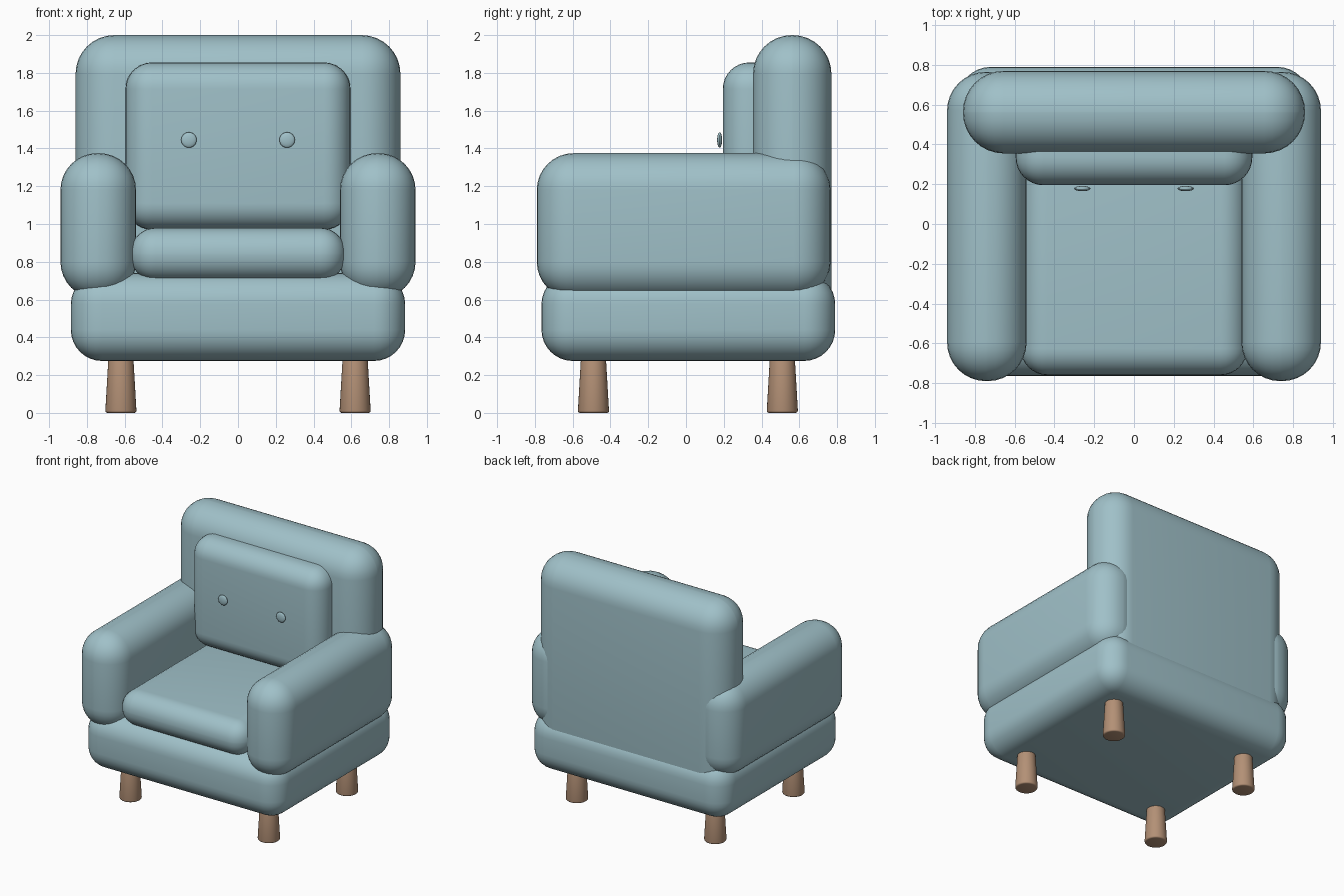
import bpy, math

if "Cube" in bpy.data.objects:
    bpy.data.objects.remove(bpy.data.objects["Cube"])


def material(name, rgb):
    m = bpy.data.materials.new(name)
    m.diffuse_color = (*rgb, 1.0)
    m.use_nodes = True
    m.node_tree.nodes["Principled BSDF"].inputs["Base Color"].default_value = m.diffuse_color
    return m


FABRIC = material("pale teal fabric", (0.35, 0.53, 0.58))
WOOD = material("light brown wood", (0.45, 0.28, 0.18))


def finish(obj, name, mat, bevel=0.0, segments=8):
    """Name, colour, bevel and smooth one part."""
    obj.name = name
    obj.data.materials.append(mat)
    if bevel:
        mod = obj.modifiers.new("rounding", 'BEVEL')
        mod.width = bevel
        mod.segments = segments
        mod.limit_method = 'ANGLE'
        bpy.ops.object.modifier_apply(modifier=mod.name)
    bpy.ops.object.shade_smooth_by_angle(angle=math.radians(35))


def padded_box(name, x, y, z, radius):
    """Upholstered block spanning the given (min, max) ranges."""
    spans = (x, y, z)
    bpy.ops.mesh.primitive_cube_add(size=1, location=[(a + b) / 2 for a, b in spans])
    obj = bpy.context.object
    obj.scale = [b - a for a, b in spans]
    bpy.ops.object.transform_apply(location=False, rotation=False, scale=True)
    finish(obj, name, FABRIC, radius)


# Main upholstery
padded_box("base", (-0.885, 0.885), (-0.765, 0.79), (0.275, 0.74), 0.165)
padded_box("seat_cushion", (-0.57, 0.57), (-0.76, 0.45), (0.70, 0.98), 0.135)
padded_box("backrest", (-0.86, 0.86), (0.355, 0.77), (0.45, 2.0), 0.205)
padded_box("back_cushion", (-0.595, 0.595), (0.195, 0.52), (0.97, 1.855), 0.14)

for side, s in (("left", -1), ("right", 1)):
    # Arms
    padded_box(side + "_arm", sorted((s * 0.54, s * 0.94)), (-0.79, 0.765),
               (0.605, 1.375), 0.195)

    # Flattened buttons on the back cushion
    bpy.ops.mesh.primitive_uv_sphere_add(segments=24, ring_count=12, radius=0.041,
                                         location=(s * 0.26, 0.178, 1.445))
    button = bpy.context.object
    button.scale.y = 0.32
    bpy.ops.object.transform_apply(location=False, rotation=False, scale=True)
    finish(button, side + "_button", FABRIC)

    # Tapered legs, wider at the floor
    for end, y in (("front", -0.49), ("back", 0.51)):
        bpy.ops.mesh.primitive_cone_add(vertices=32, radius1=0.083, radius2=0.065,
                                        depth=0.31, location=(s * 0.62, y, 0.155))
        finish(bpy.context.object, f"{end}_{side}_leg", WOOD, 0.012, 3)
